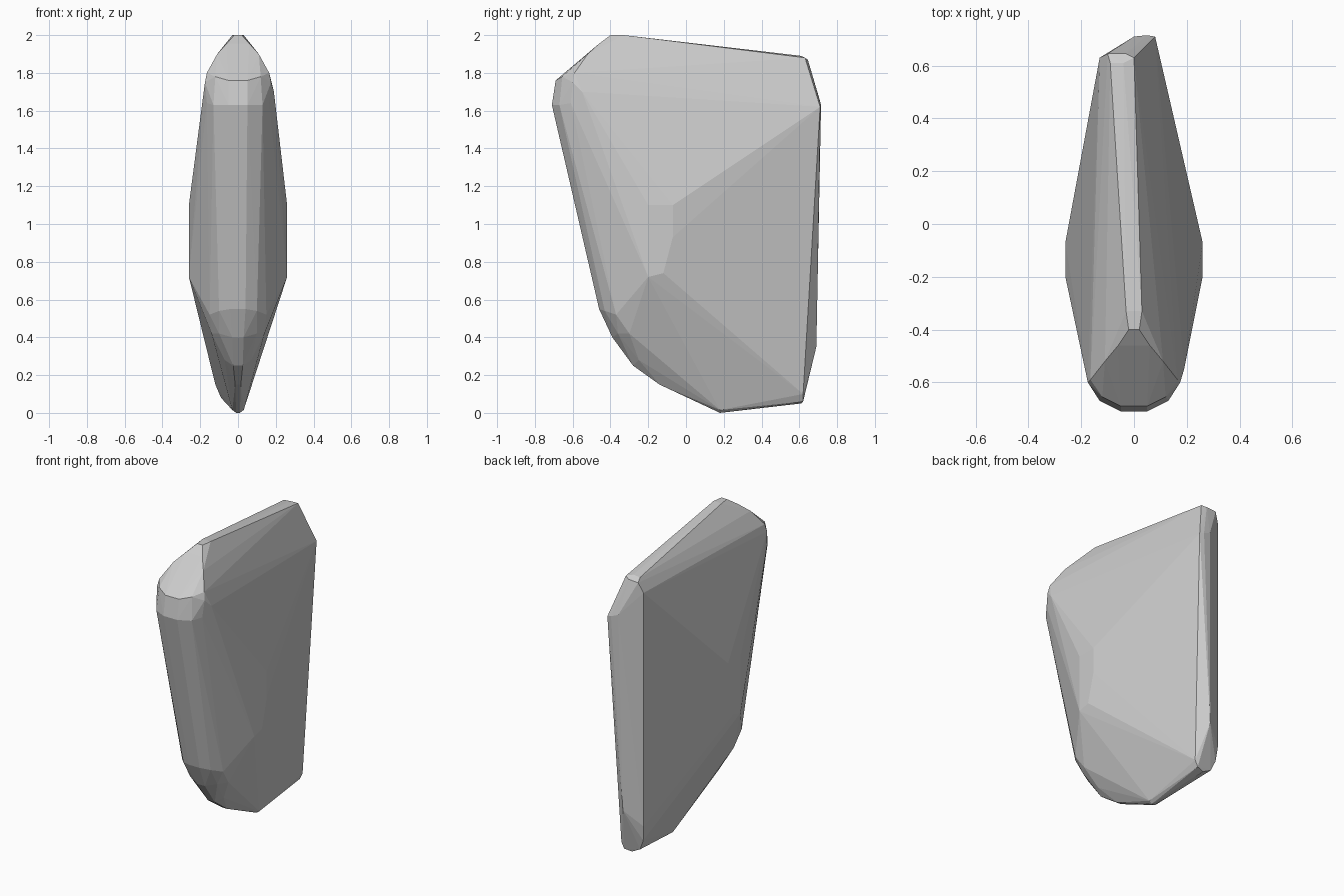
import bpy
import bmesh

# Points shared by both sides, mirrored across x: (x, y, z)
mirrored = [
    # widest flat on each flank
    (0.26, -0.20, 1.10), (0.26, -0.07, 1.10), (0.26, -0.07, 0.93),
    (0.26, -0.12, 0.74), (0.26, -0.20, 0.72),
    # rounded top front shoulder
    (0.02, -0.40, 2.00), (0.03, -0.33, 2.00), (0.06, -0.46, 1.955),
    (0.11, -0.52, 1.90), (0.165, -0.59, 1.80), (0.12, -0.655, 1.78),
    (0.05, -0.69, 1.76), (0.175, -0.60, 1.75),
    (0.05, -0.71, 1.63), (0.13, -0.67, 1.63), (0.165, -0.61, 1.64),
    # lower front column
    (0.04, -0.46, 0.55), (0.10, -0.43, 0.54), (0.15, -0.37, 0.52),
    (0.03, -0.39, 0.40), (0.10, -0.36, 0.42), (0.14, -0.30, 0.42),
    # keel
    (0.025, -0.28, 0.25), (0.07, -0.25, 0.28),
    (0.015, -0.14, 0.15), (0.01, 0.18, 0.0), (0.03, 0.18, 0.015),
]
# The back edge is skewed: sharp corner on the right, chamfer on the left
back = [
    (0.19, -0.55, 1.70),
    (0.08, 0.71, 1.62), (0.05, 0.715, 1.63), (0.0, 0.71, 1.65),
    (0.0, 0.63, 1.88), (-0.03, 0.645, 1.87), (-0.04, 0.61, 1.89),
    (-0.09, 0.61, 1.885), (-0.10, 0.645, 1.865), (-0.13, 0.63, 1.80),
    (-0.02, 0.69, 0.35), (0.04, 0.62, 0.10), (0.02, 0.62, 0.06),
    (-0.03, 0.61, 0.05), (-0.09, 0.61, 0.08), (-0.12, 0.62, 0.15),
    (-0.13, 0.63, 0.25),
]
points = [(s * x, y, z) for x, y, z in mirrored for s in (1, -1)] + back

# Stone slab: convex hull of the points
bm = bmesh.new()
for p in points:
    bm.verts.new(p)
hull = bmesh.ops.convex_hull(bm, input=bm.verts[:])
loose = {g for g in hull["geom_interior"] + hull["geom_unused"]
         if isinstance(g, bmesh.types.BMVert)}
bmesh.ops.delete(bm, geom=list(loose), context="VERTS")
bmesh.ops.dissolve_limit(bm, angle_limit=0.02, verts=bm.verts[:], edges=bm.edges[:])
bmesh.ops.recalc_face_normals(bm, faces=bm.faces[:])

mesh = bpy.data.meshes.new("stone_slab")
bm.to_mesh(mesh)
bm.free()
slab = bpy.data.objects.new("stone_slab", mesh)
bpy.context.collection.objects.link(slab)
